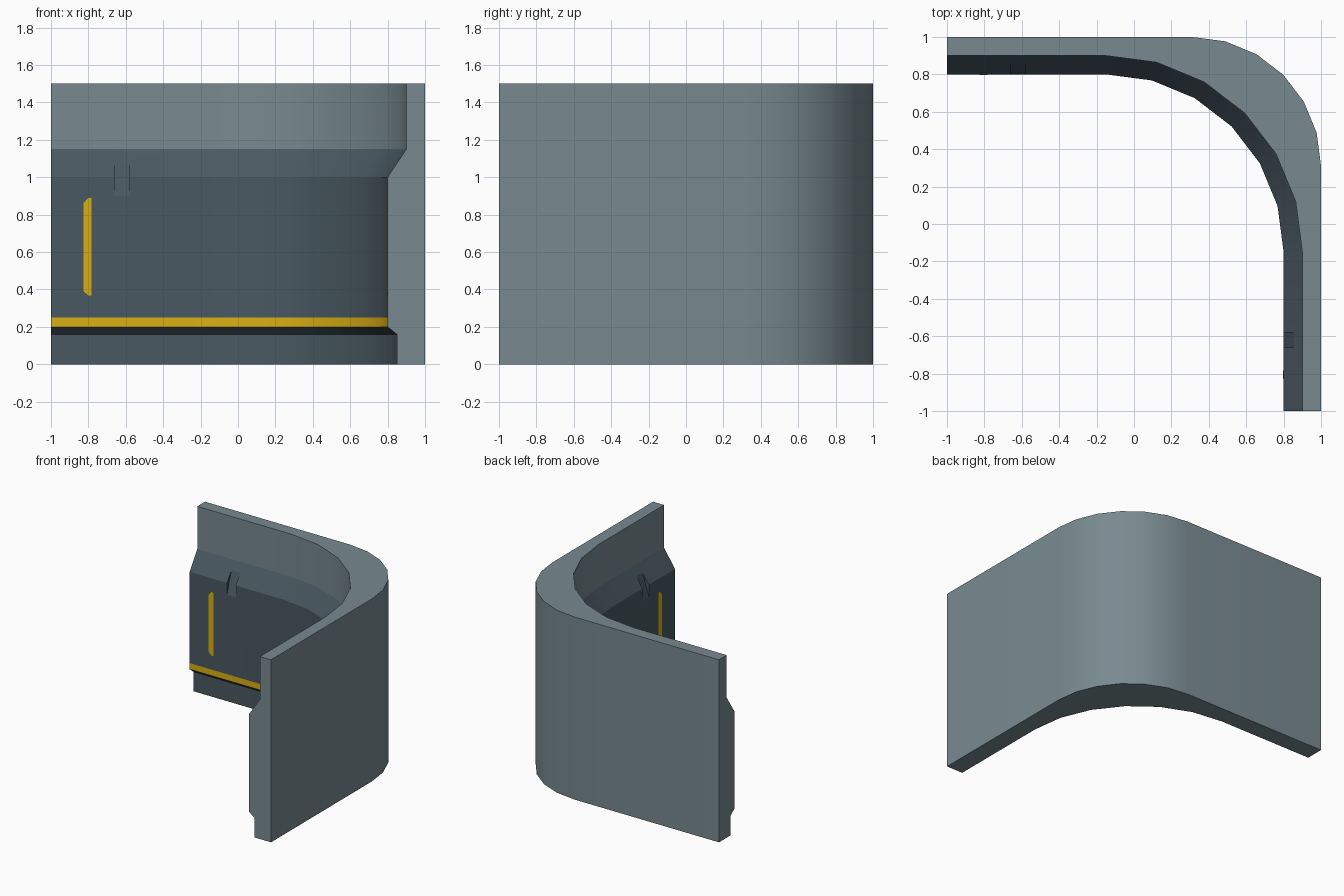
import bpy, bmesh, math

if "Cube" in bpy.data.objects:
    bpy.data.objects.remove(bpy.data.objects["Cube"])


def material(name, rgb):
    m = bpy.data.materials.new(name)
    m.diffuse_color = (*rgb, 1)
    m.use_nodes = True
    m.node_tree.nodes["Principled BSDF"].inputs["Base Color"].default_value = m.diffuse_color
    return m


MATS = [material("light grey", (0.188, 0.254, 0.279)),
        material("dark slate", (0.065, 0.098, 0.119)),
        material("yellow", (0.70, 0.43, 0.007))]


def make_object(name, bm):
    bmesh.ops.recalc_face_normals(bm, faces=bm.faces)
    me = bpy.data.meshes.new(name)
    bm.to_mesh(me)
    bm.free()
    for m in MATS:
        me.materials.append(m)
    ob = bpy.data.objects.new(name, me)
    bpy.context.collection.objects.link(ob)
    return ob


def path(d, c):
    """Corner path at distance d, with the bend centred on (c, c)."""
    arc = [math.radians(90 - 15 * i) for i in range(7)]
    r = d - c
    return ([(-1, d)] + [(c + r * math.cos(a), c + r * math.sin(a)) for a in arc]
            + [(d, -1)])


def prism(name, pts, depth, mat):
    """Extrude a closed loop of 3D points along the depth vector."""
    bm = bmesh.new()
    f = bm.faces.new([bm.verts.new(p) for p in pts])
    ext = bmesh.ops.extrude_face_region(bm, geom=[f], use_keep_orig=True)
    vs = [g for g in ext["geom"] if isinstance(g, bmesh.types.BMVert)]
    bmesh.ops.translate(bm, verts=vs, vec=depth)
    for f in bm.faces:
        f.material_index = mat
    return make_object(name, bm)


# Wall cross-section: distance, bend centre, height, material of the strip to the next point
PROFILE = [(1, 0.31, 0, 0), (0.85, -0.15, 0, 1), (0.85, -0.15, 0.16, 1),
           (0.8, -0.15, 0.2, 2), (0.8, -0.15, 0.25, 1), (0.8, -0.15, 1.0, 1),
           (0.9, -0.15, 1.15, 0), (0.9, -0.15, 1.5, 0), (1, 0.31, 1.5, 0)]
bm = bmesh.new()
rows = [[bm.verts.new((x, y, z)) for x, y in path(d, c)] for d, c, z, _ in PROFILE]
for k, (_, _, _, mat) in enumerate(PROFILE):
    a, b = rows[k], rows[(k + 1) % len(rows)]
    for i in range(len(a) - 1):
        bm.faces.new((a[i], a[i + 1], b[i + 1], b[i])).material_index = mat
for i in (0, -1):
    bm.faces.new([r[i] for r in rows])
wall = make_object("corner_wall", bm)


def swap(p, flip):
    return (p[1], p[0], p[2]) if flip else p


# Notches and light strips, mirrored across the corner diagonal
for flip, side in ((False, "back"), (True, "right")):
    groove = [(0.769, 0.8), (0.892, 1.2), (0.6, 1.2), (0.6, 0.8)]
    cutter = prism("notch_cutter", [swap((-0.66, y, z), flip) for y, z in groove],
                   swap((0.08, 0, 0), flip), 1)
    cutter.hide_render = True
    mod = wall.modifiers.new("notch", 'BOOLEAN')
    mod.operation = 'DIFFERENCE'
    mod.solver = 'EXACT'
    mod.object = cutter
    bpy.context.view_layer.objects.active = wall
    bpy.ops.object.modifier_apply(modifier=mod.name)
    bpy.data.objects.remove(cutter)

    strip = [(-0.825, 0.39), (-0.80, 0.367), (-0.783, 0.367),
             (-0.783, 0.89), (-0.80, 0.89), (-0.825, 0.862)]
    prism("light_strip_" + side, [swap((x, 0.801, z), flip) for x, z in strip],
          swap((0, -0.004, 0), flip), 2)

# Smooth the bend, keep the profile edges sharp
bpy.ops.object.select_all(action='DESELECT')
wall.select_set(True)
bpy.context.view_layer.objects.active = wall
bpy.ops.object.shade_smooth_by_angle(angle=math.radians(16))
